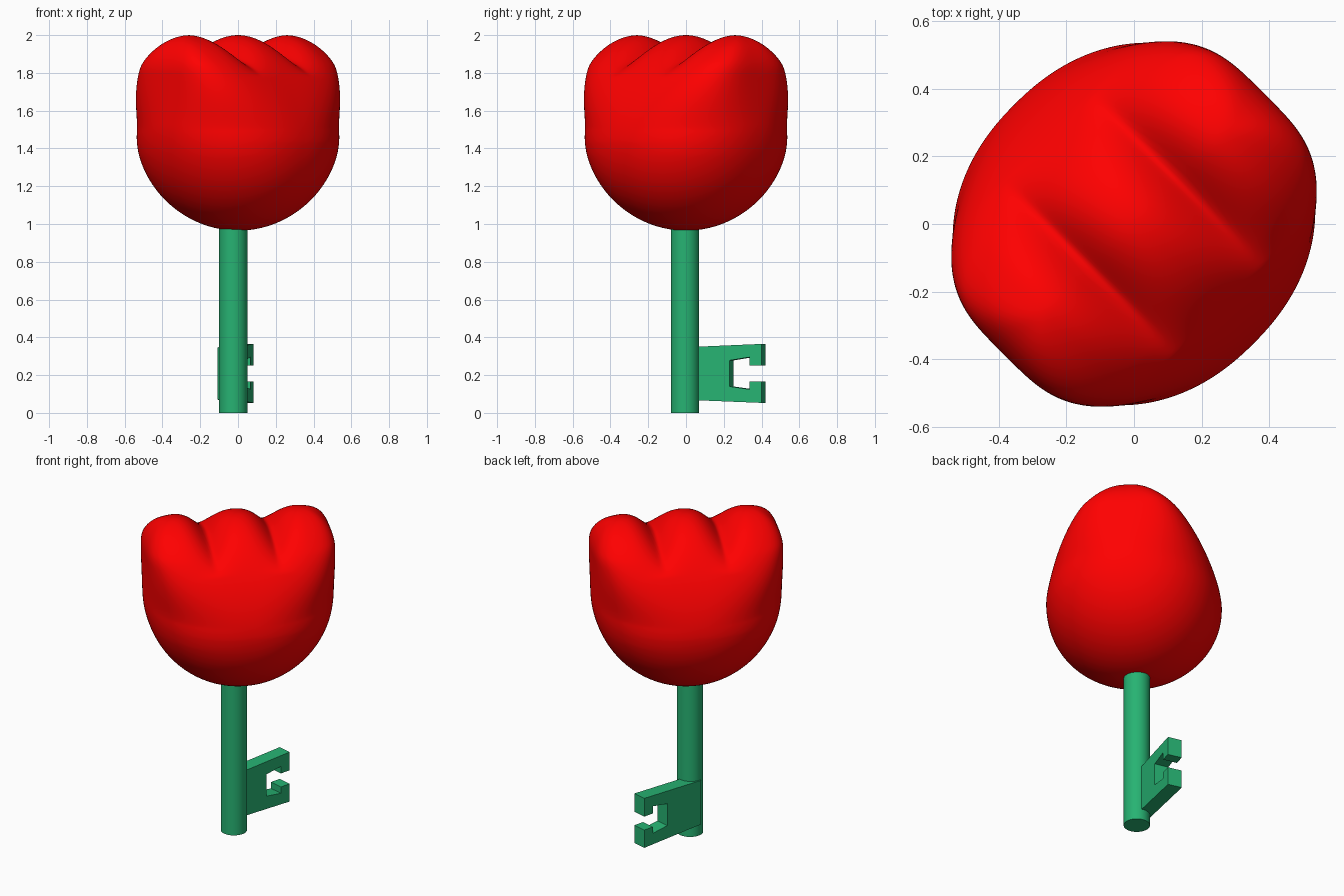
import bpy, bmesh, math
from mathutils import Vector, Matrix

if "Cube" in bpy.data.objects:
    bpy.data.objects.remove(bpy.data.objects["Cube"])


def material(name, rgb):
    m = bpy.data.materials.new(name)
    m.diffuse_color = (*rgb, 1)
    m.use_nodes = True
    m.node_tree.nodes["Principled BSDF"].inputs["Base Color"].default_value = m.diffuse_color
    return m


def make_object(name, bm, mat):
    bmesh.ops.recalc_face_normals(bm, faces=bm.faces)
    mesh = bpy.data.meshes.new(name)
    bm.to_mesh(mesh)
    bm.free()
    ob = bpy.data.objects.new(name, mesh)
    bpy.context.collection.objects.link(ob)
    mesh.materials.append(mat)
    return ob


red = material("petal_red", (1.0, 0.0, 0.0))
green = material("stem_green", (0.02, 0.45, 0.17))

# Flower head: a sphere pushed out to a rounded, three-lobed bud.
# u runs across the lobes, v runs along the grooves.
BOTTOM, TOP, LOBE = 0.965, 2.0, 0.37


def half_width(z):
    if z < 1.53:
        return 0.545 * math.sqrt(max(0, 1 - ((1.53 - z) / (1.53 - BOTTOM)) ** 2))
    if z < 1.8:
        return 0.545
    return LOBE + 0.175 * math.sqrt(max(0, 1 - ((z - 1.8) / 0.2) ** 2))


def half_depth(z):
    if z < 1.43:
        return 0.5 * math.sqrt(max(0, 1 - ((1.43 - z) / (1.43 - BOTTOM)) ** 2))
    return 0.5 * max(0, 1 - ((z - 1.43) / 0.57) ** 1.6) ** 0.53


def inside(u, v, z):
    u, v = abs(u), abs(v)
    if u < LOBE:
        t = min(u, LOBE - u) / (LOBE / 2)
        t = max(0, 1.004 - math.hypot(1 - t, 0.09))
        z += 0.13 * t ** 2.2 * max(0, 1 - (v / 0.36) ** 2) * max(0, min(1, (z - 1.5) / 0.2))
    if z <= BOTTOM or z >= TOP:
        return False
    # sections get boxier towards the top so the outer lobes stay full
    p = 2 + 0.2 * min(1, (z - BOTTOM) / 0.4) + 1.8 * max(0, min(1, (z - 1.5) / 0.35)) ** 1.5
    return (u / half_width(z)) ** p + (v / half_depth(z)) ** p < 1


bm = bmesh.new()
bmesh.ops.create_uvsphere(bm, u_segments=280, v_segments=150, radius=1)
bm.transform(Matrix.Rotation(math.pi / 2, 4, 'X'))
centre = Vector((0, 0, 1.45))
for vert in bm.verts:
    d = vert.co.normalized()
    lo, hi = 0.0, 1.0
    for _ in range(20):
        mid = (lo + hi) / 2
        if inside(*(centre + d * mid)):
            lo = mid
        else:
            hi = mid
    vert.co = centre + d * lo
bmesh.ops.smooth_vert(bm, verts=bm.verts, factor=0.5, use_axis_x=True, use_axis_y=True, use_axis_z=True)
bm.transform(Matrix.Rotation(math.radians(45), 4, 'Z'))
for f in bm.faces:
    f.smooth = True
make_object("flower_head", bm, red)

# Stem
bm = bmesh.new()
bmesh.ops.create_cone(bm, cap_ends=True, segments=32, radius1=0.075, radius2=0.075, depth=1.1)
bm.transform(Matrix.Translation((-0.025, -0.005, 0.55)))
stem = make_object("stem", bm, green)
bpy.context.view_layer.objects.active = stem
stem.select_set(True)
bpy.ops.object.shade_smooth_by_angle(angle=math.radians(40))

# Key bit: notched plate profile (length, height) extruded sideways
profile = [(0, 0.07), (0.43, 0.053), (0.43, 0.165), (0.364, 0.165), (0.364, 0.125),
           (0.256, 0.14), (0.256, 0.278), (0.364, 0.295), (0.364, 0.25), (0.43, 0.25),
           (0.43, 0.365), (0, 0.347)]
angle = math.radians(14)
along = Vector((math.sin(angle), math.cos(angle), 0))
side = Vector((-math.cos(angle), math.sin(angle), 0))
start = Vector((-0.023, -0.018, 0))
bm = bmesh.new()
face = bm.faces.new([bm.verts.new(start + along * l + Vector((0, 0, z))) for l, z in profile])
ext = bmesh.ops.extrude_face_region(bm, geom=[face], use_keep_orig=True)
bmesh.ops.translate(bm, vec=side * 0.087,
                    verts=[g for g in ext["geom"] if isinstance(g, bmesh.types.BMVert)])
make_object("key_bit", bm, green)
